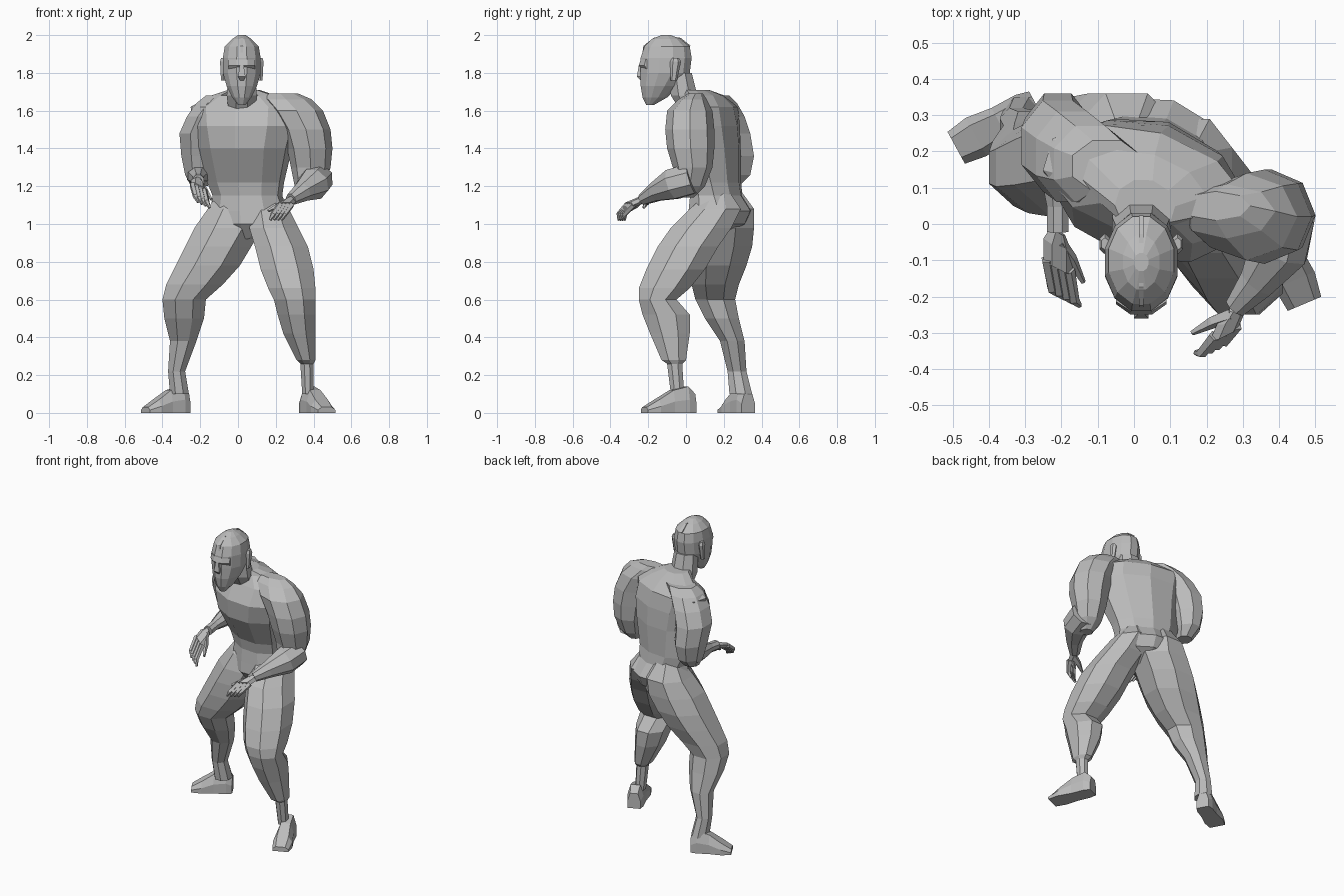
import bpy, bmesh
from math import sin, cos, pi, radians
from mathutils import Vector, Matrix

cube = bpy.data.objects.get("Cube")
if cube:
    bpy.data.objects.remove(cube, do_unlink=True)

grey = bpy.data.materials.new("plain_grey")
grey.use_nodes = True
grey.diffuse_color = (0.5, 0.5, 0.5, 1)
grey.node_tree.nodes["Principled BSDF"].inputs["Base Color"].default_value = grey.diffuse_color


def loft(name, rings):
    """Skin a list of equal-length point rings and cap both ends."""
    bm = bmesh.new()
    rows = [[bm.verts.new(point) for point in ring] for ring in rings]
    count = len(rows[0])
    for lower, upper in zip(rows, rows[1:]):
        for i in range(count):
            j = (i + 1) % count
            bm.faces.new((lower[i], lower[j], upper[j], upper[i]))
    bm.faces.new(rows[0])
    bm.faces.new(rows[-1])
    bmesh.ops.recalc_face_normals(bm, faces=bm.faces)
    mesh = bpy.data.meshes.new(name)
    bm.to_mesh(mesh)
    bm.free()
    mesh.materials.append(grey)
    obj = bpy.data.objects.new(name, mesh)
    bpy.context.collection.objects.link(obj)
    return obj


def polygon(sides, phase=0.5):
    """Polygon with unit extents; phase 0.5 puts flats on the axes, 0 puts corners there."""
    step = 2 * pi / sides
    grow = 1 / cos(step * phase)
    return [(grow * cos(step * (i + phase)), grow * sin(step * (i + phase))) for i in range(sides)]


def stack(name, levels, sides=8, phase=0.5):
    """Horizontal rings: height, then x extents, then y extents."""
    rings = []
    for z, left, right, front, back in levels:
        centre = Vector((left + right, front + back, 2 * z)) / 2
        rings.append([centre + Vector((u * (right - left), v * (back - front), 0)) / 2
                      for u, v in polygon(sides, phase)])
    return loft(name, rings)


def centred_stack(name, middle, levels, sides=8):
    """Horizontal rings sharing one middle x: height, half width, then y extents."""
    return stack(name, [(z, middle - half, middle + half, front, back)
                        for z, half, front, back in levels], sides)


def tube(name, points, radii, sides=6):
    """Tapered tube whose rings are square to the path."""
    points = [Vector(point) for point in points]
    rings = []
    for i, (centre, radius) in enumerate(zip(points, radii)):
        following = points[min(i + 1, len(points) - 1)]
        previous = points[max(i - 1, 0)]
        tangent = (following - previous).normalized()
        side = tangent.cross(Vector((0, 0, 1))).normalized()
        up = side.cross(tangent)
        rings.append([centre + radius * (u * side + v * up) for u, v in polygon(sides)])
    return loft(name, rings)


# Torso, turned so the left side leads: centre, height, half width, half depth
turn = Matrix.Rotation(radians(-17), 3, "Z")
torso_levels = [
    (.05, .12, .92, .03, .05), (.06, .16, 1, .16, .15), (.06, .18, 1.07, .2, .16),
    (.05, .16, 1.15, .18, .13), (.04, .15, 1.22, .2, .13), (.04, .1, 1.4, .24, .18),
    (.04, .09, 1.52, .27, .18), (.03, .11, 1.62, .28, .14), (.03, .1, 1.68, .17, .09),
    (.03, .05, 1.71, .08, .07)]
loft("torso", [[Vector((x, y, z)) + turn @ Vector((u * width, v * depth, 0)) for u, v in polygon(10)]
               for x, y, z, width, depth in torso_levels])

# Legs
stack("left_leg", [
    (1.17, .12, .2, .12, .23), (1.08, .06, .27, .02, .29), (.98, .06, .32, -.08, .24),
    (.88, .09, .37, -.15, .17), (.76, .12, .4, -.21, .1), (.66, .16, .41, -.25, .02),
    (.6, .19, .41, -.25, -.05), (.52, .21, .41, -.23, .02), (.42, .24, .41, -.19, .02),
    (.28, .31, .41, -.13, 0), (.26, .33, .4, -.1, -.02), (.1, .34, .4, -.08, -.01)])
stack("right_leg", [
    (1.19, -.09, .05, .16, .28), (1.08, -.16, .12, .06, .36), (.98, -.23, .13, .03, .36),
    (.88, -.28, .07, .02, .35), (.78, -.33, .01, .02, .32), (.68, -.38, -.08, .03, .28),
    (.6, -.4, -.17, .05, .26), (.5, -.39, -.18, .1, .28), (.38, -.36, -.22, .18, .31),
    (.22, -.37, -.28, .22, .32), (.1, -.36, -.26, .23, .35)])


def foot(name, heel, toe):
    """Wedge-shaped shoe lofted from heel to toe."""
    heel, toe = Vector(heel), Vector(toe)
    across = Vector((0, 0, 1)).cross(toe - heel).normalized()
    rings = []
    for along, width, height in ((0, .04, .1), (.15, .05, .14), (.45, .05, .12), (.75, .06, .07), (1, .05, .03)):
        centre = heel.lerp(toe, along)
        rings.append([centre + across * width * side + Vector((0, 0, height * level))
                      for side, level in ((-1, 0), (1, 0), (1, .5), (.6, 1), (-.6, 1), (-1, .5))])
    return loft(name, rings)


foot("left_foot", (.36, .04, 0), (.47, -.22, 0))
foot("right_foot", (-.27, .33, 0), (-.49, .21, 0))

# Upper arms
stack("left_upper_arm", [
    (1.69, .13, .32, .01, .09), (1.66, .12, .39, -.04, .11), (1.6, .17, .45, -.1, .14),
    (1.5, .23, .49, -.11, .15), (1.4, .26, .5, -.1, .15), (1.3, .28, .49, -.07, .14),
    (1.2, .3, .46, -.06, .1), (1.14, .34, .42, -.04, .04)], phase=0)
stack("right_upper_arm", [
    (1.68, -.17, .02, .09, .23), (1.64, -.22, -.02, .06, .27), (1.57, -.27, -.07, .06, .31),
    (1.48, -.31, -.11, .09, .34), (1.36, -.3, -.12, .13, .36), (1.26, -.28, -.14, .16, .34),
    (1.2, -.25, -.16, .19, .28)])

# Forearms
tube("left_forearm", [(.42, .03, 1.24), (.4, -.07, 1.21), (.34, -.16, 1.17), (.28, -.23, 1.13)],
     (.08, .08, .05, .03), 8)
tube("right_forearm", [(-.21, .26, 1.26), (-.21, .15, 1.25), (-.21, .05, 1.24), (-.21, -.02, 1.23)],
     (.06, .05, .03, .03), 8)


def hand(side, wrist, knuckle, tip, thumb_tip, spread):
    """Palm, four bent fingers and a thumb."""
    wrist, knuckle, tip, thumb_tip, spread = map(Vector, (wrist, knuckle, tip, thumb_tip, spread))
    thick = (knuckle - wrist).cross(spread).normalized() * .02
    palm = []
    for along, width in ((0, 1), (.4, 2), (1, 2)):
        centre = wrist.lerp(knuckle, along)
        palm.append([centre + spread * width * u + thick * v for u, v in polygon(6, 0)])
    loft(side + "_palm", palm)
    bend = (knuckle - wrist) * .3
    for finger in range(4):
        shift = spread * (finger - 1.5)
        base = knuckle + shift - bend * .3
        joint = knuckle.lerp(tip, .5) + shift + bend
        tube(f"{side}_finger_{finger}", [base, joint, tip + shift], (.014, .012, .006), 5)
    root = wrist.lerp(knuckle, .3)
    joint = root.lerp(thumb_tip, .5) - bend * .3
    tube(side + "_thumb", [root, joint, thumb_tip], (.018, .015, .006), 5)


hand("left", (.28, -.23, 1.13), (.25, -.3, 1.1), (.2, -.34, 1.02), (.16, -.3, 1.07), (.02, .01, 0))
hand("right", (-.21, -.02, 1.23), (-.21, -.12, 1.19), (-.18, -.21, 1.1), (-.14, -.16, 1.13), (-.02, .01, .01))

# Neck and head, sharing one centre line
middle = .02
centred_stack("neck", middle, [(1.6, .07, -.03, .1), (1.68, .08, -.08, .06), (1.8, .07, -.09, .03)])
centred_stack("head", middle, [
    (1.63, .02, -.21, -.17), (1.67, .05, -.23, -.1), (1.73, .08, -.24, -.04), (1.8, .1, -.24, .02),
    (1.88, .1, -.24, .03), (1.94, .09, -.22, .02), (1.98, .05, -.18, -.03), (2, .02, -.13, -.08)], 12)

# Face: brow band and nose
centred_stack("brow", middle, [(1.82, .07, -.23, -.15), (1.84, .07, -.25, -.15), (1.87, .07, -.24, -.15)])
centred_stack("nose", middle, [(1.76, .01, -.24, -.2), (1.78, .02, -.26, -.2), (1.84, .01, -.25, -.2)], 4)

# Ears, mirrored about the head
for name, side in (("left_ear", 1), ("right_ear", -1)):
    centred_stack(name, middle + side * .1,
                  [(1.76, .01, -.08, -.05), (1.86, .015, -.08, -.03), (1.88, .01, -.07, -.04)], 6)

# Thin ridge running over the crown
crown = [(-.23, 1.87), (-.22, 1.94), (-.17, 1.98), (-.1, 1.99), (-.03, 1.98), (.02, 1.94)]
tube("crown_ridge", [(middle, y, z) for y, z in crown], [.006] * len(crown), 4)
